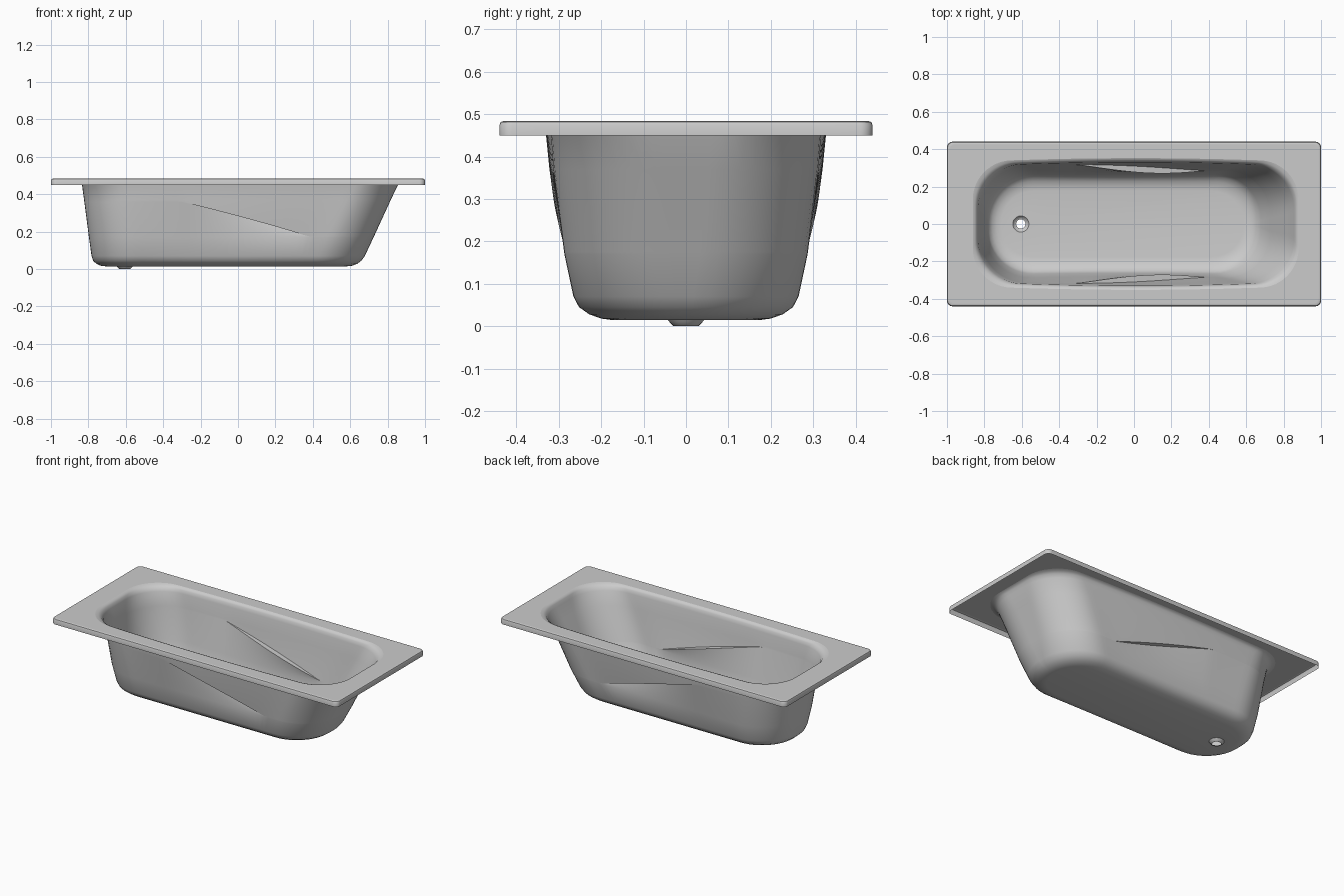
import bpy, bmesh
from math import sin, cos, pi, radians
from mathutils import Vector

cube = bpy.data.objects.get("Cube")
if cube:
    bpy.data.objects.remove(cube)

enamel = bpy.data.materials.new("grey_enamel")
enamel.use_nodes = True
colour = (0.6, 0.6, 0.6, 1)
enamel.diffuse_color = colour
enamel.node_tree.nodes["Principled BSDF"].inputs["Base Color"].default_value = colour

CORNER, LONG, SHORT = 12, 32, 8

# Basin profile: height, left end, right end, half width, corner radius, side bulge
PROFILE = [
    (0.484, -0.862, 0.88, 0.332, 0.2, 0.02),
    (0.48, -0.85, 0.87, 0.321, 0.205, 0.021),
    (0.47, -0.84, 0.862, 0.313, 0.215, 0.022),
    (0.45, -0.834, 0.855, 0.308, 0.225, 0.022),
    (0.37, -0.823, 0.817, 0.303, 0.235, 0.019),
    (0.17, -0.797, 0.725, 0.295, 0.25, -0.015),
    (0.07, -0.783, 0.678, 0.27, 0.245, -0.008),
    (0.045, -0.775, 0.66, 0.255, 0.235, -0.005),
    (0.028, -0.757, 0.637, 0.228, 0.215, 0),
    (0.018, -0.735, 0.61, 0.2, 0.193, 0),
    (0.015, -0.71, 0.585, 0.177, 0.173, 0),
]


def section(z):
    """Interpolate the basin profile at a height."""
    for a, b in zip(PROFILE, PROFILE[1:]):
        if z >= b[0]:
            t = (a[0] - z) / (a[0] - b[0])
            return [u + (v - u) * t for u, v in zip(a, b)]
    return PROFILE[-1]


def ring(z, x0, x1, hy, r, bulge):
    """Rounded rectangle whose long sides can bow in or out."""
    centres = [(x1 - r, hy - r), (x0 + r, hy - r), (x0 + r, r - hy), (x1 - r, r - hy)]
    pts = []
    for q, (cx, cy) in enumerate(centres):
        for i in range(CORNER + 1):
            a = (q + i / CORNER) * pi / 2
            pts.append(Vector((cx + r * cos(a), cy + r * sin(a), z)))
        start = pts[-1].copy()
        nx, ny = centres[(q + 1) % 4]
        a = (q + 1) * pi / 2
        end = Vector((nx + r * cos(a), ny + r * sin(a), z))
        n = SHORT if q % 2 else LONG
        pts += [start.lerp(end, i / n) for i in range(1, n)]
    mid, half = (x0 + x1) / 2, (x1 - x0) / 2
    for p in pts:
        p.y += bulge * (p.y / hy) * (1 - ((p.x - mid) / half) ** 2)
    return pts


def armrest_ring(outward, inward):
    """Ring along the sloping armrest line, moved out of or into the bath."""
    guide = ring(*section(0.27))
    pts = []
    for i, g in enumerate(guide):
        t = min(max((g.x + 0.3) / 0.72, 0), 1)
        p = ring(*section(0.36 - 0.185 * t))[i]
        p.y += (outward - inward) * sin(pi * t) * (1 if p.y > 0 else -1)
        pts.append(p)
    return pts


def circle_ring(source, radius, z):
    """Project a ring radially onto a circle round the drain."""
    c = Vector((-0.605, 0, z))
    return [c + Vector((p.x - c.x, p.y, 0)).normalized() * radius for p in source]


def loft(name, rings):
    bm = bmesh.new()
    loops = [[bm.verts.new(p) for p in r] for r in rings]
    for a, b in zip(loops, loops[1:]):
        for i in range(len(a)):
            j = (i + 1) % len(a)
            bm.faces.new((a[i], a[j], b[j], b[i]))
    mesh = bpy.data.meshes.new(name)
    bm.to_mesh(mesh)
    bm.free()
    obj = bpy.data.objects.new(name, mesh)
    bpy.context.collection.objects.link(obj)
    mesh.materials.append(enamel)
    bpy.ops.object.select_all(action='DESELECT')
    obj.select_set(True)
    bpy.context.view_layer.objects.active = obj
    bpy.ops.object.shade_smooth_by_angle(angle=radians(35))
    return obj


# Flat rim with a rounded lip turned down at the edge
lip = [(0.45, 1, 0.44), (0.474, 1, 0.44), (0.481, 0.997, 0.437),
       (0.484, 0.99, 0.43), (0.484, 0.985, 0.425)]
rim = [ring(z, -x, x, y, 0.03, 0) for z, x, y in lip]
loft("rim", rim + [ring(*PROFILE[0])])

# Basin with stepped armrests in both side walls
walls = [ring(*row) for row in PROFILE]
loft("basin", walls[:5] + [armrest_ring(0.006, 0), armrest_ring(0, 0.027)] + walls[5:]
     + [circle_ring(walls[-1], 0.05, 0.015), circle_ring(walls[-1], 0.043, 0.015)])

# Open tapered drain collar below the floor
collar = [(0.043, 0.015), (0.039, 0.01), (0.03, 0.001), (0.028, 0), (0.025, 0)]
loft("drain_collar", [circle_ring(walls[-1], r, z) for r, z in collar])
